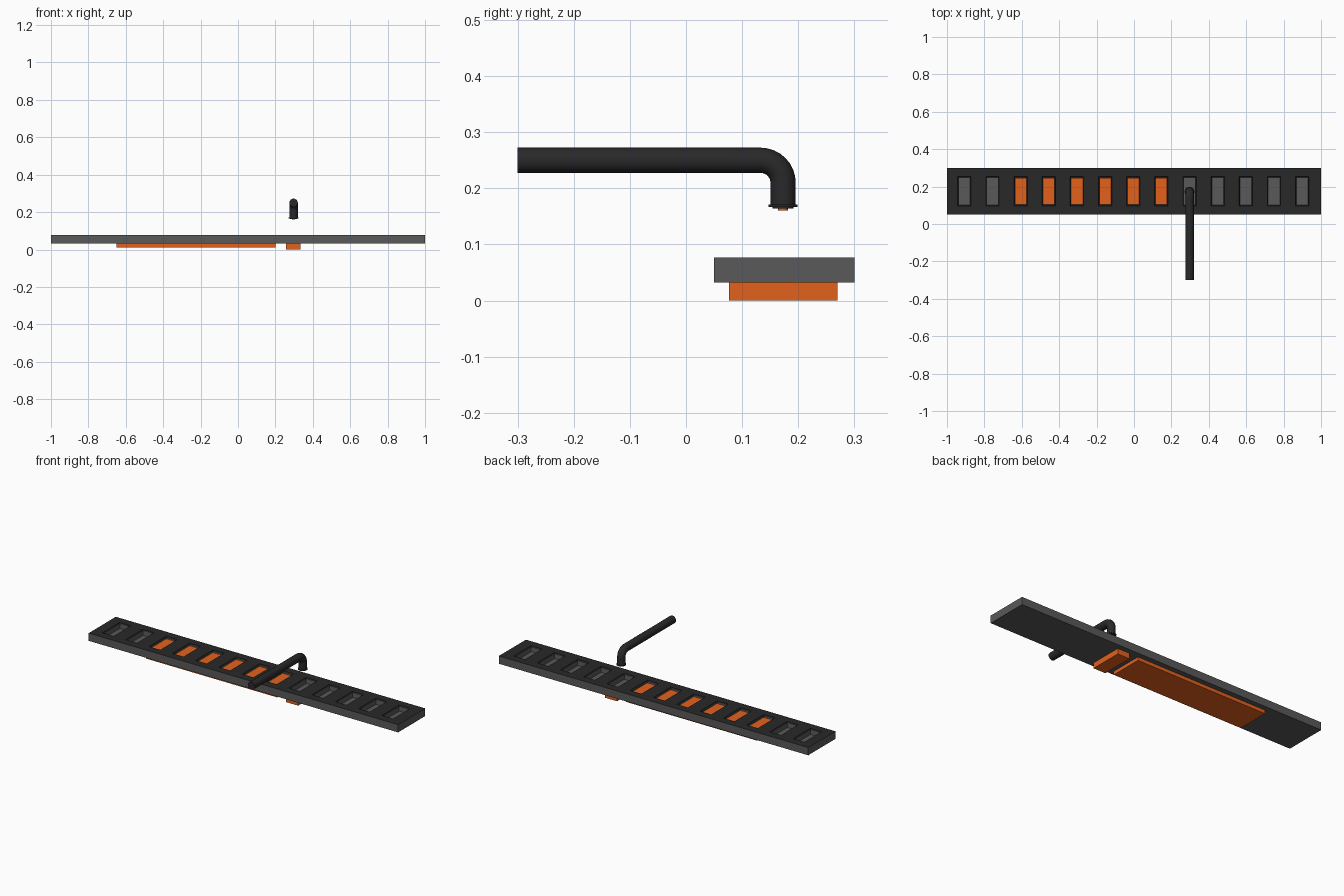
import bpy, bmesh, math
from mathutils import Vector

if "Cube" in bpy.data.objects:
    bpy.data.objects.remove(bpy.data.objects["Cube"])


def material(name, rgb):
    m = bpy.data.materials.new(name)
    m.diffuse_color = (*rgb, 1)
    m.use_nodes = True
    m.node_tree.nodes["Principled BSDF"].inputs["Base Color"].default_value = m.diffuse_color
    return m


BLACK = material("black", (0.022, 0.022, 0.022))
GREY = material("dark_grey", (0.1, 0.1, 0.1))
ORANGE = material("orange", (0.76, 0.12, 0.012))

Y_MID, TOP, BOTTOM = 0.175, 0.077, 0.032
POCKETS = [-0.907 + 0.1505 * i for i in range(13)]
NOZZLE_X = POCKETS[8]


def box(name, x0, x1, y0, y1, z0, z1, mat):
    bpy.ops.mesh.primitive_cube_add(size=1, location=((x0 + x1) / 2, (y0 + y1) / 2, (z0 + z1) / 2))
    o = bpy.context.object
    o.name = name
    o.scale = (x1 - x0, y1 - y0, z1 - z0)
    o.data.materials.append(mat)
    return o


def disc(name, radius, z0, z1, mat):
    bpy.ops.mesh.primitive_cylinder_add(vertices=32, radius=radius, depth=z1 - z0,
                                        location=(NOZZLE_X, 0.173, (z0 + z1) / 2))
    o = bpy.context.object
    o.name = name
    o.data.materials.append(mat)
    bpy.ops.object.shade_smooth_by_angle()


# Carrier strip: a top sheet gridded around the pockets, closed below
hw, hl = 0.036, 0.079
xs = sorted([-1, 1] + [p + s * hw for p in POCKETS for s in (-1, 1)])
ys = [0.05, Y_MID - hl, Y_MID + hl, 0.30]
bm = bmesh.new()
grid = [[bm.verts.new((x, y, TOP)) for y in ys] for x in xs]
pockets = []
for i in range(len(xs) - 1):
    for j in range(3):
        f = bm.faces.new((grid[i][j], grid[i + 1][j], grid[i + 1][j + 1], grid[i][j + 1]))
        if j == 1 and i % 2 == 1:
            pockets.append(f)
rim = [e for e in bm.edges if e.is_boundary]
new = bmesh.ops.extrude_edge_only(bm, edges=rim)["geom"]
bmesh.ops.translate(bm, verts=[g for g in new if isinstance(g, bmesh.types.BMVert)],
                    vec=(0, 0, BOTTOM - TOP))
for f in bm.faces:
    f.material_index = 0 if abs(f.calc_center_median().z - TOP) < 1e-4 else 1
low = [e for e in bm.edges if e.is_boundary]
for f in bmesh.ops.edgeloop_fill(bm, edges=low)["faces"]:
    f.material_index = 1

# Pockets: black bevelled lip, then a grey well
bmesh.ops.inset_individual(bm, faces=pockets, thickness=0.005, depth=-0.008)
for f in pockets:
    f.material_index = 1
bmesh.ops.inset_individual(bm, faces=pockets, thickness=0.002, depth=-0.024)
bmesh.ops.recalc_face_normals(bm, faces=bm.faces)
mesh = bpy.data.meshes.new("carrier_strip")
bm.to_mesh(mesh)
bm.free()
strip = bpy.data.objects.new("carrier_strip", mesh)
mesh.materials.append(BLACK)
mesh.materials.append(GREY)
bpy.context.collection.objects.link(strip)

# Orange parts lying in six of the pockets
for n, x in enumerate(POCKETS[2:8]):
    box(f"component_{n + 1}", x - 0.031, x + 0.031, Y_MID - 0.07, Y_MID + 0.072, 0.043, 0.066, ORANGE)

# Plates under the strip
box("long_under_plate", -0.65, 0.20, 0.077, 0.27, 0.012, BOTTOM, ORANGE)
box("short_under_plate", 0.257, 0.335, 0.077, 0.27, 0.0, BOTTOM, ORANGE)

# Bent pick-up tube
R, zc, ye = 0.04, 0.25, 0.173
path = [(NOZZLE_X, -0.3, zc)]
for k in range(9):
    a = math.pi / 2 * k / 8
    path.append((NOZZLE_X, ye - R + R * math.sin(a), zc - R + R * math.cos(a)))
path.append((NOZZLE_X, ye, 0.168))
cu = bpy.data.curves.new("pickup_tube", "CURVE")
cu.dimensions = "3D"
cu.bevel_depth = 0.0225
cu.bevel_resolution = 6
cu.use_fill_caps = True
sp = cu.splines.new("POLY")
sp.points.add(len(path) - 1)
for p, co in zip(sp.points, path):
    p.co = (*co, 1)
tube = bpy.data.objects.new("pickup_tube", cu)
bpy.context.collection.objects.link(tube)
bpy.ops.object.select_all(action="DESELECT")
tube.select_set(True)
bpy.context.view_layer.objects.active = tube
bpy.ops.object.convert(target="MESH")
tube = bpy.context.object
tube.data.materials.clear()
tube.data.materials.append(BLACK)
bpy.ops.object.shade_smooth_by_angle()

# Tube collar, seal and tip
disc("tube_collar", 0.026, 0.167, 0.171, BLACK)
disc("tube_seal", 0.019, 0.1645, 0.168, BLACK)
disc("tube_tip", 0.009, 0.161, 0.166, ORANGE)
